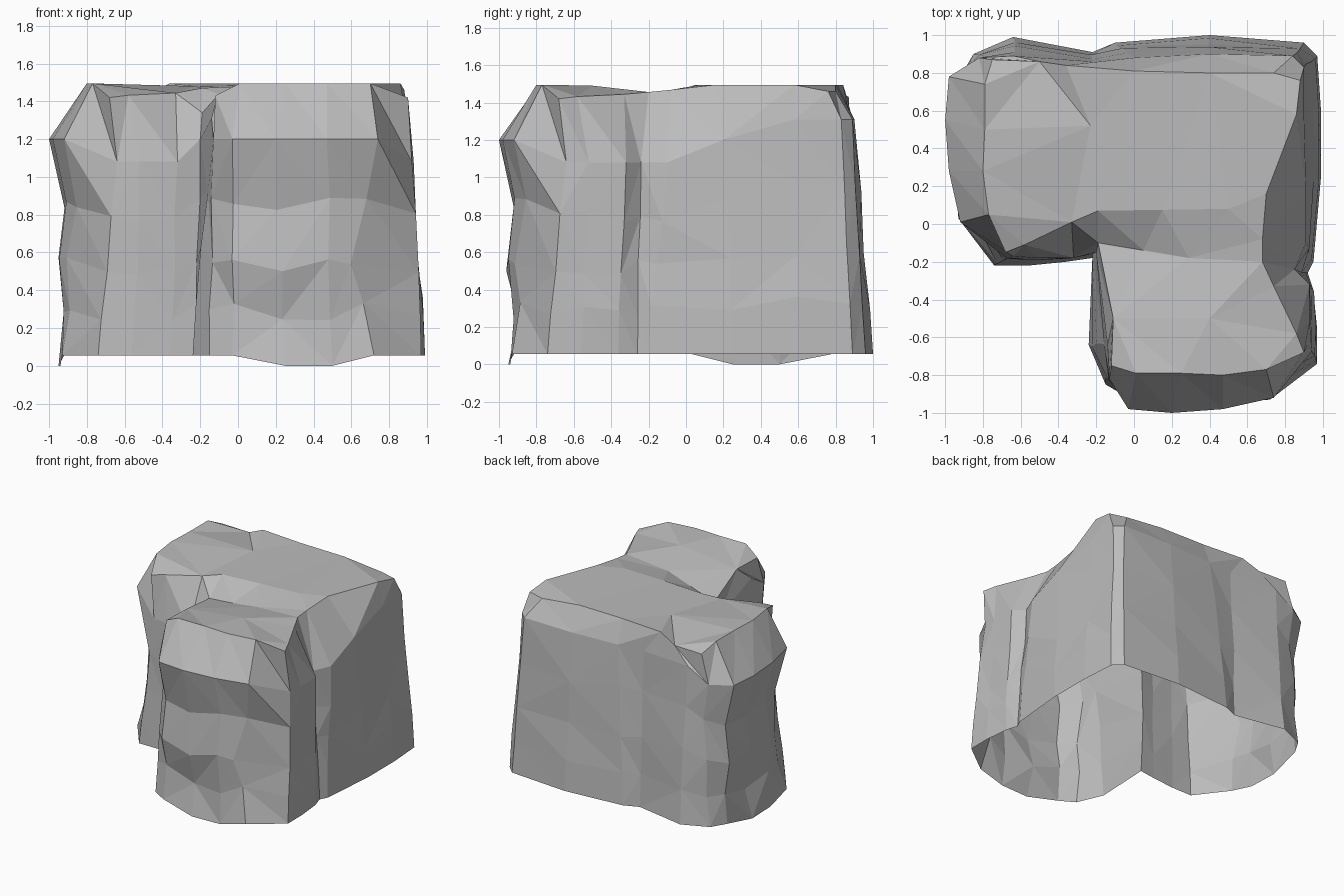
import bpy, bmesh, random
from mathutils import Vector
from mathutils.geometry import delaunay_2d_cdt

cube = bpy.data.objects.get("Cube")
if cube:
    bpy.data.objects.remove(cube, do_unlink=True)

stone = bpy.data.materials.new("grey stone")
stone.use_nodes = True
stone.diffuse_color = (0.5, 0.5, 0.5, 1)
stone.node_tree.nodes["Principled BSDF"].inputs["Base Color"].default_value = (0.5, 0.5, 0.5, 1)

# Outlines of one arm, from its back right, round the left end, to its front right
FOOT = [(.9, .96), (.4, 1), (-.1, .96), (-.22, .91), (-.64, .99), (-.85, .9), (-.92, .78),
        (-.95, .5), (-.94, .25), (-.93, .03), (-.74, -.22), (-.56, -.22), (-.36, -.2), (-.26, -.17),
        (-.2, -.2), (.25, -.24), (.6, -.24), (.89, -.22)]
SHOULDER = [(.84, .89), (.4, .9), (0, .88), (-.22, .86), (-.64, .89), (-.82, .88), (-.98, .78),
            (-1, .55), (-.98, .28), (-.92, .01), (-.64, -.17), (-.52, -.18), (-.32, -.18), (-.24, -.1),
            (-.1, -.16), (.2, -.16), (.58, -.15), (.83, -.15)]
CROWN = [(.74, .8), (.4, .8), (0, .81), (-.36, .84), (-.5, .86), (-.75, .87), (-.79, .74),
         (-.79, .5), (-.8, .28), (-.77, .05), (-.68, -.15), (-.58, -.11), (-.33, .01), (-.2, .07),
         (-.08, .07), (.16, .05), (.58, -.11), (.76, -.13)]
BACK, LEFT_END, LEFT_FRONT = range(0, 5), range(5, 10), range(10, 15)


def foot_height(i):
    return .0 if i in (7, 8) else .055


def shoulder_height(i):
    """Low at the left front, high at the back and far right."""
    if i in LEFT_FRONT:
        return 1.08
    return 1.31 if i in BACK or i >= 16 else 1.2


def crown_height(i):
    if i in LEFT_FRONT:
        return 1.42 + .012 * (i - LEFT_FRONT[0])
    if i in (4, 5):
        return 1.43
    return 1.46 if i in (0, 17) else 1.495


def corner_ring(outline, height, inner):
    """Two arms at a right angle: a quarter-turned copy, the plain one, then the inner corner."""
    pts = [Vector((x, y, height(i))) for i, (x, y) in enumerate(outline)]
    turned = [Vector((.75 - p.y, p.x, p.z)) for p in pts[4:]]
    return turned + pts[:13] + [Vector(inner)]


foot = corner_ring(FOOT, foot_height, (-.22, -.18, .055))
shoulder = corner_ring(SHOULDER, shoulder_height, (-.2, -.15, 1.2))
crown = corner_ring(CROWN, crown_height, (-.19, -.1, 1.34))
count = len(foot)
# For each arm: ring index offset, direction into the end, direction toward its back
ARMS = [(-4, Vector((0, 1, 0)), Vector((-1, 0, 0))),
        (count - 14, Vector((1, 0, 0)), Vector((0, 1, 0)))]

rng = random.Random(4)
bm = bmesh.new()

# Walls: blend foot to shoulder
rings = []
for t in (0, .22, .45, .72, 1):
    ring = []
    for k in range(count):
        p = foot[k].lerp(shoulder[k], t)
        if 0 < t < 1:
            p += Vector((rng.uniform(-.01, .01), rng.uniform(-.01, .01), rng.uniform(-.04, .04)))
        ring.append(bm.verts.new(p))
    rings.append(ring)
rings.append([bm.verts.new(p) for p in crown])

# Ends: pinched under the brow, a small hollow, and a broad chamfer at the front
for offset, inward, backward in ARMS:
    for level, pinch in ((1, .035), (2, .015), (3, .06)):
        for i in LEFT_END:
            rings[level][i + offset].co += inward * pinch
    rings[1][7 + offset].co += inward * .03
    for level, shift in ((1, .07), (2, .13), (3, .06)):
        rings[level][9 + offset].co += backward * shift

# Facets between rings, with split direction varied
for lower, upper in zip(rings, rings[1:]):
    for i in range(count):
        j = (i + 1) % count
        a, b, c, d = lower[i], lower[j], upper[j], upper[i]
        if rng.random() < .5:
            bm.faces.new((a, b, c))
            bm.faces.new((a, c, d))
        else:
            bm.faces.new((a, b, d))
            bm.faces.new((b, c, d))

# Top: a step runs across from the inner corner; the underside stays open
step = [(-.19, .07, 1.47), (.15, .075, 1.485), (.5, .08, 1.495), (.29, -.18, 1.43),
        (.05, -.14, 1.38), (-.23, .52, 1.48), (.4, -.5, 1.49)]
top_points = crown + [Vector(p) for p in step]
top_verts = rings[-1] + [bm.verts.new(p) for p in step]
ridge = [(count + a, count + b) for a, b in ((0, 1), (1, 2), (3, 4))]
rim = [(k, (k + 1) % count) for k in range(count)]
result = delaunay_2d_cdt([p.xy for p in top_points], rim + ridge, [], 1, 1e-5)
for face in result[2]:
    bm.faces.new([top_verts[result[3][v][0]] for v in face])

bmesh.ops.recalc_face_normals(bm, faces=bm.faces)
mesh = bpy.data.meshes.new("corner_boulder")
bm.to_mesh(mesh)
bm.free()
mesh.materials.append(stone)
boulder = bpy.data.objects.new("corner_boulder", mesh)
bpy.context.scene.collection.objects.link(boulder)
